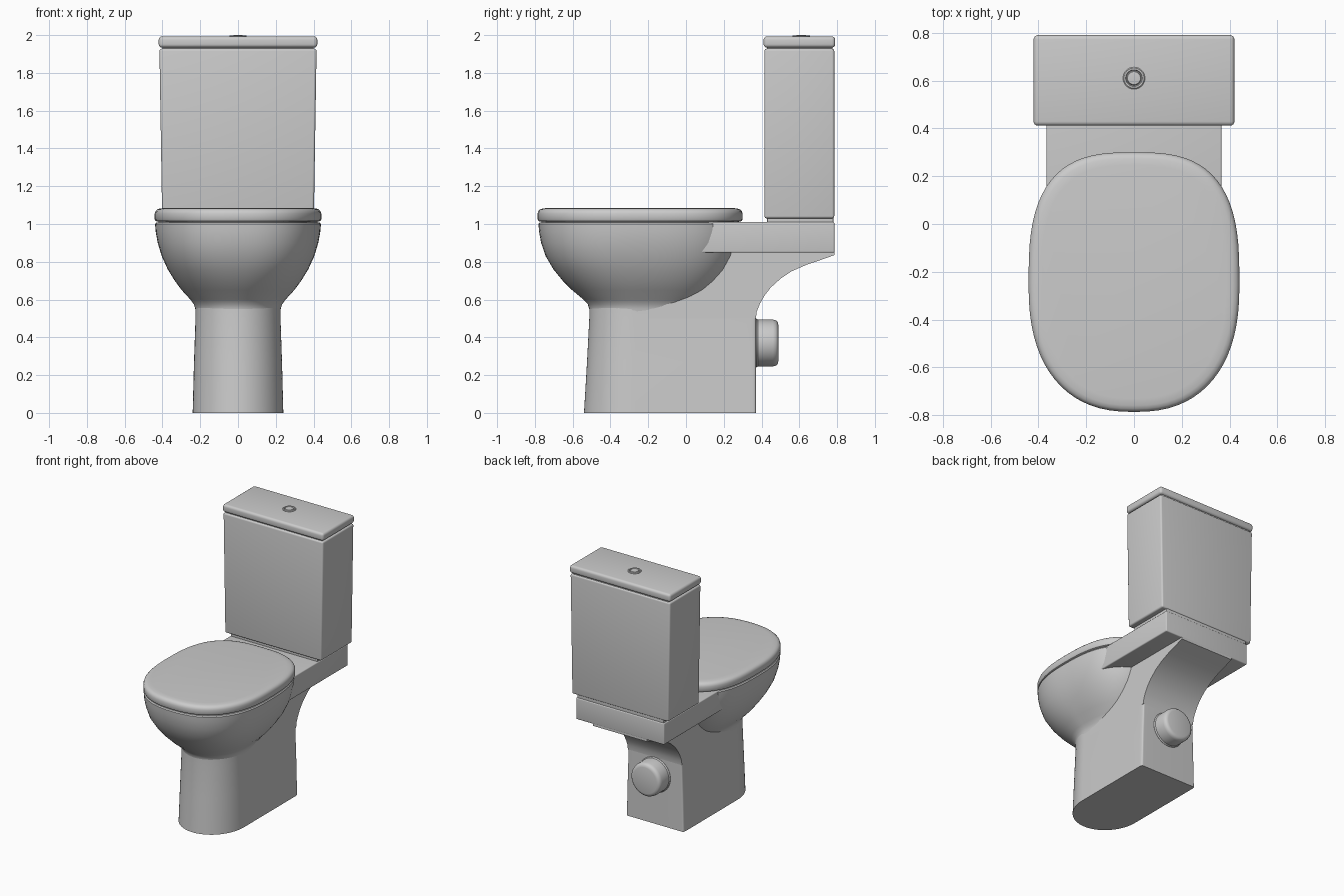
import bpy, bmesh, math
from mathutils import Matrix, Vector

cube = bpy.data.objects.get("Cube")
if cube:
    bpy.data.objects.remove(cube, do_unlink=True)

ceramic = bpy.data.materials.new("grey_ceramic")
ceramic.use_nodes = True
GREY = (0.6, 0.6, 0.6, 1)
ceramic.diffuse_color = GREY
ceramic.node_tree.nodes["Principled BSDF"].inputs["Base Color"].default_value = GREY


def finish(name, bm, smooth=35):
    bmesh.ops.recalc_face_normals(bm, faces=bm.faces)
    mesh = bpy.data.meshes.new(name)
    bm.to_mesh(mesh)
    bm.free()
    mesh.materials.append(ceramic)
    obj = bpy.data.objects.new(name, mesh)
    bpy.context.collection.objects.link(obj)
    bpy.ops.object.select_all(action="DESELECT")
    obj.select_set(True)
    bpy.context.view_layer.objects.active = obj
    bpy.ops.object.shade_smooth_by_angle(angle=math.radians(smooth))
    return obj


def outline(z, w, front, mid, back, nf=2.0, nb=2.0, count=72):
    """Closed ring: one superellipse half in front of mid, another behind it."""
    pts = []
    for i in range(count):
        a = math.tau * i / count
        c, s = math.cos(a), math.sin(a)
        n, depth = (nb, back - mid) if s > 0 else (nf, mid - front)
        x = math.copysign(abs(c) ** (2 / n), c) * w
        y = math.copysign(abs(s) ** (2 / n), s) * depth + mid
        pts.append(Vector((x, y, z)))
    return pts


def loft(name, rings, matrix=Matrix()):
    """Skin a stack of outlines and close both ends."""
    bm = bmesh.new()
    loops = [[bm.verts.new(matrix @ p) for p in outline(*r)] for r in rings]
    for low, high in zip(loops, loops[1:]):
        for i in range(len(low)):
            j = (i + 1) % len(low)
            bm.faces.new((low[i], low[j], high[j], high[i]))
    bm.faces.new(loops[0][::-1])
    bm.faces.new(loops[-1])
    return finish(name, bm)


def soften(bm, width):
    edges = [e for e in bm.edges if e.calc_face_angle(0) > 0.7]
    bmesh.ops.bevel(bm, geom=edges, offset=width, segments=4, profile=0.5,
                    affect="EDGES", clamp_overlap=True)


def box(name, w, ys, zs, corner=0.0, edge=0.01, taper=1.0):
    """Box with rounded front corners, softened edges and a narrower foot."""
    bm = bmesh.new()
    bmesh.ops.create_cube(bm, size=1)
    for v in bm.verts:
        low = v.co.z < 0
        v.co = (v.co.x * 2 * w * (taper if low else 1),
                ys[v.co.y > 0], zs[v.co.z > 0])
    if corner:
        uprights = [e for e in bm.edges
                    if all(v.co.y == ys[0] for v in e.verts)
                    and abs(e.verts[0].co.z - e.verts[1].co.z) > 1e-4]
        bmesh.ops.bevel(bm, geom=uprights, offset=corner, segments=6,
                        profile=0.5, affect="EDGES")
    soften(bm, edge)
    return finish(name, bm)


def seat_ring(z, inset):
    return (z, 0.441 - inset, -0.786 + inset, -0.25, 0.3 - inset, 2.4, 2.9)


# Pedestal: round front, straight sides, flat back
loft("pedestal", [(z, w, f, -0.27, 0.37, 2.0, 60)
                  for z, w, f in ((0, 0.24, -0.54), (0.27, 0.233, -0.524),
                                  (0.5, 0.225, -0.512), (0.57, 0.225, -0.512))])

# Bowl: swells from the pedestal up to the rim
bowl = [  # height, half width, front, back, front squareness
    (0.50, 0.222, -0.509, 0.05, 2.0),
    (0.55, 0.226, -0.512, 0.06, 2.0),
    (0.575, 0.234, -0.52, 0.08, 2.0),
    (0.60, 0.252, -0.543, 0.11, 2.05),
    (0.65, 0.298, -0.603, 0.16, 2.1),
    (0.70, 0.335, -0.653, 0.2, 2.2),
    (0.76, 0.372, -0.702, 0.24, 2.3),
    (0.83, 0.404, -0.743, 0.27, 2.4),
    (0.90, 0.425, -0.767, 0.285, 2.4),
    (0.96, 0.436, -0.778, 0.29, 2.4),
    (1.00, 0.439, -0.781, 0.292, 2.4),
    (1.008, 0.433, -0.775, 0.286, 2.4),
]
loft("bowl", [(z, w, f, -0.26, b, n, 2.9) for z, w, f, b, n in bowl])

# Seat spacer and closed lid
loft("seat_spacer", [seat_ring(1.0, 0.02), seat_ring(1.03, 0.02)])
loft("lid", [seat_ring(z, i) for z, i in (
    (1.013, 0.012), (1.017, 0.004), (1.025, 0), (1.055, 0), (1.068, 0.004),
    (1.077, 0.013), (1.082, 0.027), (1.085, 0.055))])

# Neck: side profile sweeping back under the shelf
profile = [(-0.2, 0.5), (0.37, 0.5), (0.374, 0.535), (0.39, 0.575),
           (0.415, 0.62), (0.45, 0.665), (0.5, 0.71), (0.56, 0.75),
           (0.64, 0.785), (0.72, 0.812), (0.785, 0.835), (0.785, 0.88),
           (-0.2, 0.88)]
bm = bmesh.new()
side = bm.faces.new([bm.verts.new((-0.225, y, z)) for y, z in profile])
new = bmesh.ops.extrude_face_region(bm, geom=[side])["geom"]
bmesh.ops.translate(bm, vec=(0.45, 0, 0),
                    verts=[v for v in new if isinstance(v, bmesh.types.BMVert)])
finish("neck", bm)

# Shelf that carries the tank
box("shelf", 0.367, (-0.1, 0.786), (0.848, 1.01), edge=0.008)

# Tank, its foot and its cover
box("tank_foot", 0.36, (0.43, 0.78), (1.0, 1.05), edge=0.004)
box("tank", 0.416, (0.415, 0.785), (1.03, 1.928), corner=0.04, edge=0.012,
    taper=0.965)
box("tank_neck", 0.4, (0.43, 0.775), (1.9, 1.95), edge=0.004)
box("tank_cover", 0.42, (0.411, 0.79), (1.934, 1.993), corner=0.05, edge=0.018)


def disc(h, r, y=0.0):
    return (h, r, y - r, y, y + r)


# Flush button with its collar
loft("flush_button", [disc(z, r, 0.61) for z, r in (
    (1.98, 0.046), (1.996, 0.046), (1.999, 0.042), (1.999, 0.035),
    (1.994, 0.032), (1.994, 0.03), (1.999, 0.027), (2.0, 0.02))])

# Outlet pipe at the back
to_back = Matrix.Translation((0, 0, 0.37)) @ Matrix.Rotation(-math.pi / 2, 4, "X")
loft("outlet_pipe", [disc(h, r) for h, r in (
    (0.34, 0.13), (0.372, 0.13), (0.38, 0.124), (0.46, 0.124),
    (0.476, 0.12), (0.485, 0.111), (0.489, 0.097))], to_back)
